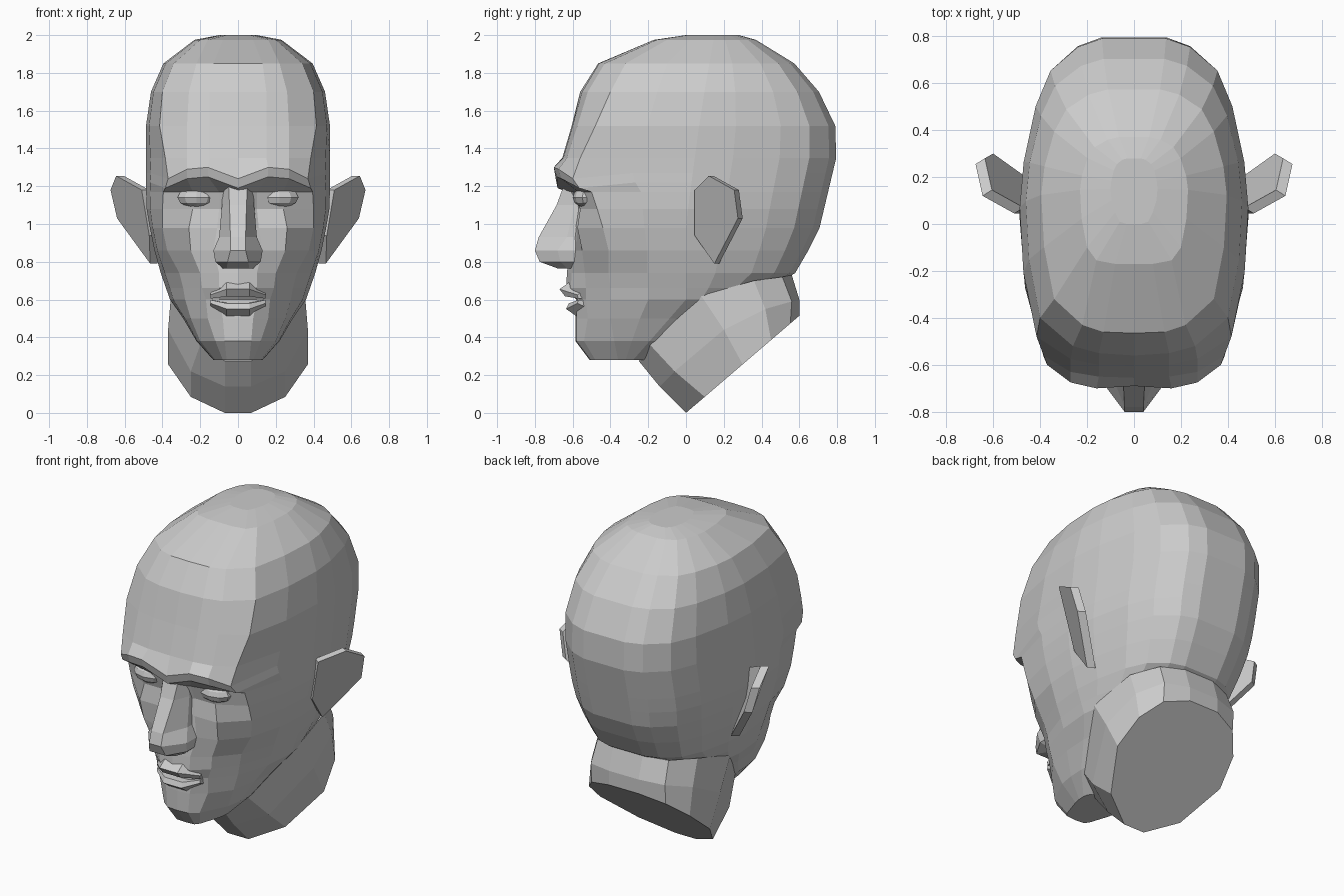
import bpy, bmesh, math


def make(name, verts, faces):
    bm = bmesh.new()
    vs = [bm.verts.new(v) for v in verts]
    for f in faces:
        bm.faces.new([vs[i] for i in f])
    bmesh.ops.recalc_face_normals(bm, faces=bm.faces[:])
    mesh = bpy.data.meshes.new(name)
    bm.to_mesh(mesh)
    bm.free()
    ob = bpy.data.objects.new(name, mesh)
    bpy.context.collection.objects.link(ob)
    return ob


def loft(name, rings):
    """Skin a stack of equal-sized closed rings and cap both ends."""
    n, m = len(rings[0]), len(rings)
    verts = [p for r in rings for p in r]
    faces = [(i * n + j, i * n + (j + 1) % n, (i + 1) * n + (j + 1) % n, (i + 1) * n + j)
             for i in range(m - 1) for j in range(n)]
    faces += [tuple(range(n)), tuple(range((m - 1) * n, m * n))]
    return make(name, verts, faces)


def mirrored(half):
    return half + [(-x, y, z) for x, y, z in reversed(half) if x > 1e-6]


def lerp(table, z):
    """Piecewise-linear lookup in a (z, value) profile, z descending."""
    for (z0, a), (z1, b) in zip(table, table[1:]):
        if z >= z1:
            return a + (b - a) * (z - z0) / (z1 - z0)
    return table[-1][1]


# Head: half width, widest-point depth and back profile by height
WIDTH = [(2, .10), (1.975, .23), (1.85, .395), (1.64, .487), (1.1, .487), (.97, .465),
         (.8, .43), (.6, .36), (.5, .29), (.38, .22), (.28, .13)]
WIDE_Y = [(2, .15), (1.6, .08), (1, 0), (.6, 0), (.28, -.28)]
BACK = [(2, .28), (1.975, .37), (1.84, .59), (1.6, .785), (1.37, .80), (.95, .70),
        (.71, .56), (.6, .3), (.28, -.2)]
BACK_CURVE = [(.965, .27), (.86, .6), (.73, .81), (.49, .95), (.28, 1), (0, 1)]

# Front contour at each height: z, centre y, then two points and the temple corner
forehead = [
    (2.0, 0, .03, 0, .06, .01, .08, .05),
    (1.975, -.17, .08, -.17, .16, -.155, .2, -.10),
    (1.85, -.465, .13, -.46, .22, -.43, .34, -.32),
    (1.70, -.56, .15, -.55, .26, -.52, .40, -.40),
    (1.52, -.605, .15, -.60, .27, -.575, .415, -.48),
    (1.35, -.655, .15, -.65, .27, -.63, .385, -.56),
]
face = [
    (1.27, -.69, .16, -.70, .27, -.675, .37, -.60),
    (1.22, -.68, .16, -.685, .27, -.66, .385, -.565),
    (1.17, -.63, .10, -.60, .24, -.57, .395, -.50),
    (1.08, -.62, .10, -.56, .24, -.56, .40, -.47),
    (.98, -.62, .11, -.575, .26, -.575, .40, -.44),
    (.86, -.62, .13, -.585, .25, -.55, .375, -.41),
    (.74, -.63, .10, -.605, .2, -.535, .31, -.41),
    (.66, -.635, .10, -.61, .19, -.53, .29, -.40),
    (.60, -.58, .10, -.575, .17, -.53, .28, -.40),
    (.50, -.585, .08, -.58, .16, -.52, .25, -.40),
    (.38, -.585, .07, -.58, .12, -.54, .2, -.38),
    (.28, -.51, .06, -.505, .08, -.48, .12, -.36),
]
BROW_ARCH = (-.03, .03, .02, -.03)


def head_ring(row):
    z, f, x1, y1, x2, y2, cx, cy = row
    w, wy, b = lerp(WIDTH, z), lerp(WIDE_Y, z), lerp(BACK, z)
    arch = BROW_ARCH if 1.2 < z < 1.3 else (0, 0, 0, 0)
    half = [(x, y, z + d) for (x, y), d in
            zip([(0, f), (x1, y1), (x2, y2), (cx, cy)], arch)]
    half.append((cx + .78 * (w - cx), (cy + wy) / 2, z))
    half.append((w, wy, z))
    half += [(w * u, wy + (b - wy) * t, z) for u, t in BACK_CURVE]
    return mirrored(half)


loft("head", [head_ring(r) for r in forehead + face])

# Neck: slanted cut at the base, rising into the jaw and nape
NECK_X = (.07, .25, .37, .34, .25, .10)
base = [(x, .30 + .30 * t, .257 + .257 * t)
        for x, t in zip(NECK_X, (-1, -.67, 0, .5, .84, 1))]
middle = list(zip(NECK_X, (-.14, -.06, .2, .42, .56, .60), (.14, .22, .44, .55, .59, .60)))
top = list(zip((.07, .2, .355, .33, .24, .10), (-.25, -.19, .08, .36, .51, .56),
               (.275, .36, .62, .70, .72, .73)))
loft("neck", [mirrored(list(r)) for r in (base, middle, top)])

# Nose: z, ridge half width and y, wing half width and y
nose = [(1.21, .05, -.645, .08, -.60), (1.10, .045, -.685, .085, -.59),
        (.93, .04, -.78, .10, -.63), (.86, .04, -.80, .13, -.68),
        (.80, .055, -.775, .12, -.665), (.765, .06, -.68, .08, -.63)]
loft("nose", [mirrored([(r, ry, z), (s, sy, z), (s, -.52, z)]) for z, r, ry, s, sy in nose])


# Lips: y/z sections swept across the mouth
def lip(name, centre, corner):
    end = [(.145, y, z) for y, z in corner]
    mid = [(.06, y, z) for y, z in centre]
    flip = lambda ring: [(-x, y, z) for x, y, z in ring]
    loft(name, [flip(end), flip(mid), mid, end])


lip("upper_lip", [(-.62, .69), (-.67, .655), (-.64, .617), (-.54, .617)],
    [(-.56, .635), (-.575, .625), (-.57, .605), (-.52, .605)])
lip("lower_lip", [(-.55, .585), (-.62, .58), (-.635, .55), (-.57, .505)],
    [(-.52, .60), (-.57, .598), (-.575, .58), (-.53, .56)])

# Eyes and ears, one per side
ear = [(.51, .045, 1.18), (.645, .12, 1.255), (.675, .255, 1.18),
       (.64, .275, 1.03), (.465, .15, .79), (.47, .045, .94)]
for side, label in ((-1, "left"), (1, "right")):
    bpy.ops.mesh.primitive_uv_sphere_add(segments=10, ring_count=6, radius=1,
                                         location=(side * .22, -.525, 1.14))
    eye = bpy.context.object
    eye.name = label + "_eye"
    eye.scale = (.105, .075, .055)

    outer = [(side * x, y, z) for x, y, z in ear]
    inner = [(side * (x - .04), y + .025, z) for x, y, z in ear]
    loft(label + "_ear", [outer, inner])
